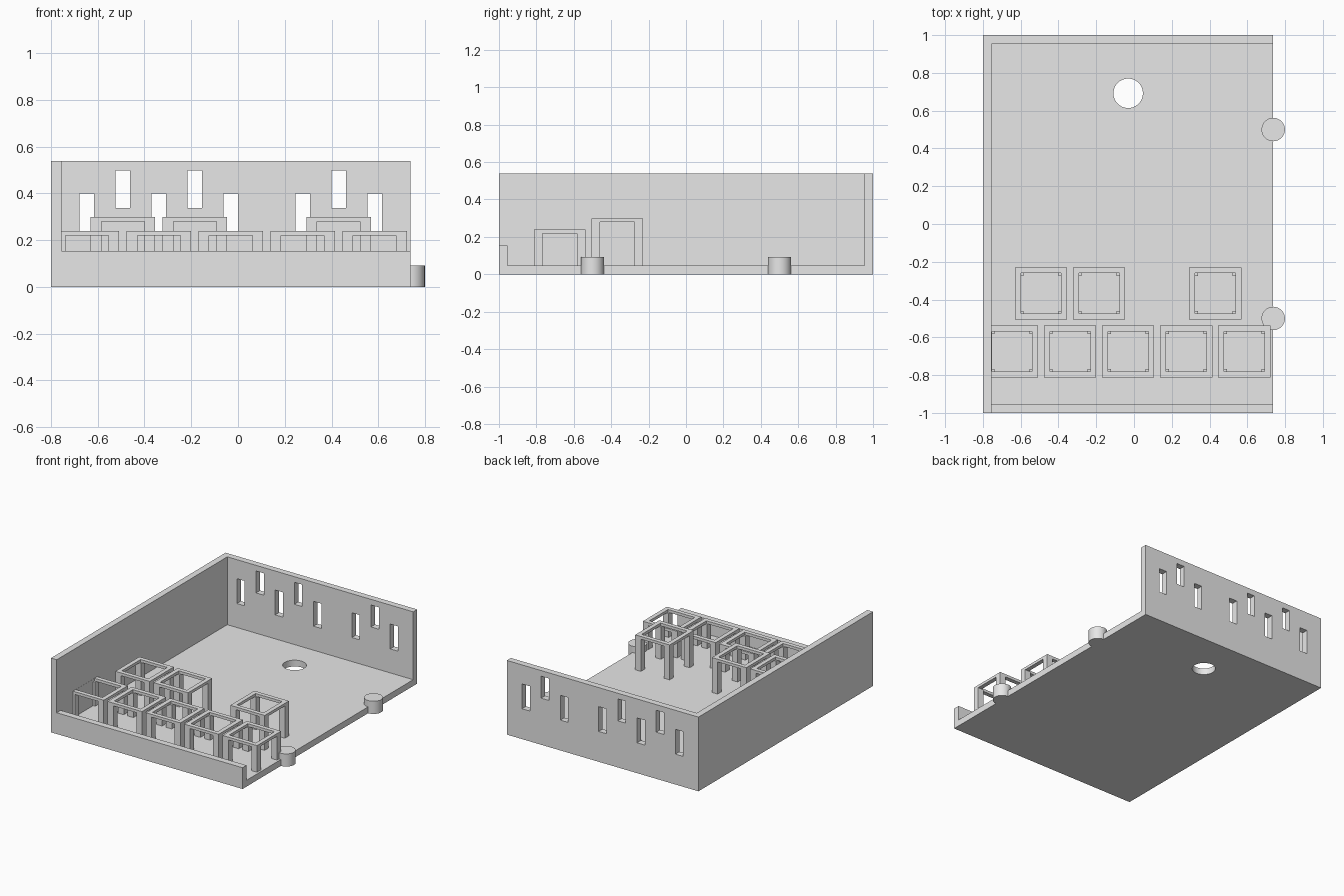
import bpy, bmesh
from mathutils import Matrix, Vector

cube = bpy.data.objects.get("Cube")
if cube:
    bpy.data.objects.remove(cube, do_unlink=True)

grey = bpy.data.materials.new("light grey")
grey.use_nodes = True
grey.diffuse_color = (0.8, 0.8, 0.8, 1)
grey.node_tree.nodes["Principled BSDF"].inputs["Base Color"].default_value = (0.8, 0.8, 0.8, 1)

T = 0.046                      # wall and floor thickness
LEFT, RIGHT = -0.8, 0.737
WALL_TOP, LIP_TOP = 0.538, 0.154
PITCH, MID = 0.3075, -0.031    # spacing of stands and slots


def add_box(bm, lo, hi):
    lo, hi = Vector(lo), Vector(hi)
    m = Matrix.Translation((lo + hi) / 2) @ Matrix.Diagonal((*(hi - lo), 1))
    bmesh.ops.create_cube(bm, size=1, matrix=m)


def add_cylinder(bm, x, y, z0, z1, r):
    bmesh.ops.create_cone(bm, cap_ends=True, segments=48, radius1=r, radius2=r, depth=z1 - z0,
                          matrix=Matrix.Translation((x, y, (z0 + z1) / 2)))


def finish(bm, name):
    me = bpy.data.meshes.new(name)
    bm.to_mesh(me)
    bm.free()
    me.materials.append(grey)
    ob = bpy.data.objects.new(name, me)
    bpy.context.collection.objects.link(ob)
    return ob


def cut(target, bm):
    cutter = finish(bm, "cutter")
    cutter.hide_render = True
    mod = target.modifiers.new("cut", "BOOLEAN")
    mod.operation, mod.solver, mod.object = "DIFFERENCE", "EXACT", cutter
    bpy.context.view_layer.objects.active = target
    bpy.ops.object.modifier_apply(modifier=mod.name)
    bpy.data.objects.remove(cutter, do_unlink=True)


def smooth(ob):
    bpy.ops.object.select_all(action="DESELECT")
    ob.select_set(True)
    bpy.context.view_layer.objects.active = ob
    bpy.ops.object.shade_smooth_by_angle()


# Tray: floor, left wall, back wall and low front lip, open on the other side
bm = bmesh.new()
add_box(bm, (LEFT, -1, 0), (RIGHT, 1, WALL_TOP))
tray = finish(bm, "tray")

bm = bmesh.new()
add_box(bm, (LEFT + T, -1 + T, T), (1, 1 - T, 1))
cut(tray, bm)

bm = bmesh.new()
add_box(bm, (LEFT + T, -1.2, LIP_TOP), (1, -0.9, 1))
cut(tray, bm)

# Staggered slots in the back wall and the round hole in the floor
low_columns = [MID + PITCH * i for i in (-2, -1, 0, 1, 2)]
high_columns = [MID + PITCH * i for i in (-1.5, -0.5, 1.5)]
bm = bmesh.new()
for columns, z0, z1 in ((low_columns, 0.22, 0.4), (high_columns, 0.338, 0.497)):
    for x in columns:
        add_box(bm, (x - 0.031, 0.9, z0), (x + 0.031, 1.1, z1))
add_cylinder(bm, MID, 0.692, -0.1, 0.12, 0.078)
cut(tray, bm)
smooth(tray)


# Open square stands: four legs under a thin frame
def stand(name, x, y, top):
    h, leg, beam, under = 0.138, T, 0.031, top - 0.02
    bm = bmesh.new()
    for s in (-1, 1):
        ya, yb = sorted((y + s * h, y + s * (h - beam)))
        add_box(bm, (x - h, ya, under), (x + h, yb, top))
        xa, xb = sorted((x + s * h, x + s * (h - beam)))
        add_box(bm, (xa, y - h + beam, under), (xb, y + h - beam, top))
        for t in (-1, 1):
            cx, cy = x + s * (h - leg / 2), y + t * (h - leg / 2)
            add_box(bm, (cx - leg / 2, cy - leg / 2, T - 0.005), (cx + leg / 2, cy + leg / 2, under))
    finish(bm, name)


for i, x in enumerate(low_columns):
    stand(f"front_stand_{i + 1}", x, -0.675, 0.239)
for i, x in enumerate(high_columns):
    stand(f"back_stand_{i + 1}", x, -0.3675, 0.299)

# Round pegs on the open edge
for name, y in (("front_peg", -0.5), ("back_peg", 0.5)):
    bm = bmesh.new()
    add_cylinder(bm, RIGHT, y, 0, 0.092, 0.062)
    smooth(finish(bm, name))
